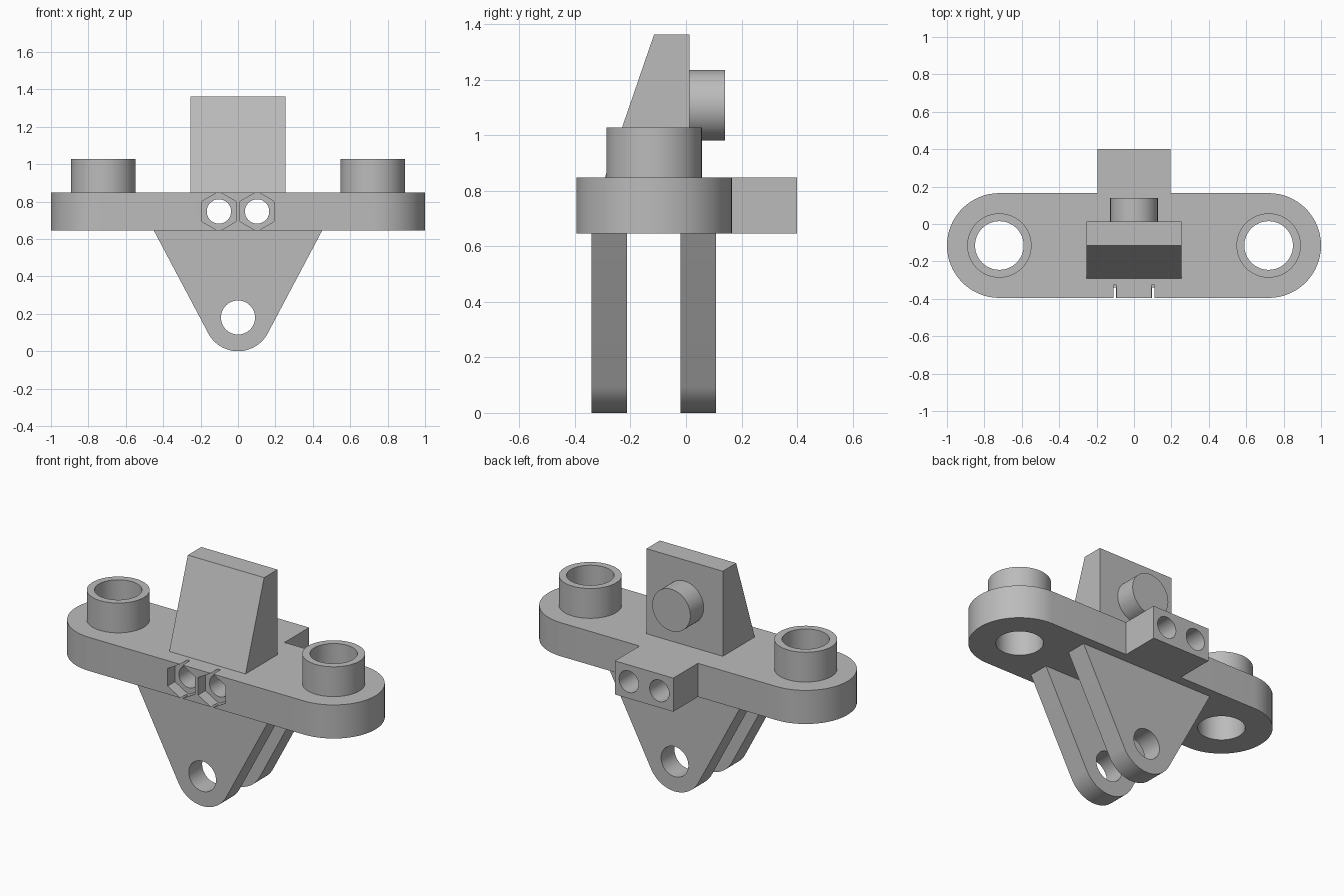
import bpy
import bmesh
from math import sin, cos, pi, radians, acos, atan2, hypot
from mathutils import Vector

default = bpy.data.objects.get("Cube")
if default:
    bpy.data.objects.remove(default, do_unlink=True)

grey = bpy.data.materials.new("matte grey")
grey.use_nodes = True
GREY = (0.5, 0.5, 0.5, 1)
grey.diffuse_color = GREY
grey.node_tree.nodes["Principled BSDF"].inputs["Base Color"].default_value = GREY

AXES = {  # maps (profile u, profile v, depth) to world
    "X": lambda u, v, d: (d, u, v),
    "Y": lambda u, v, d: (u, d, v),
    "Z": lambda u, v, d: (u, v, d),
}


def arc(cu, cv, r, start, end, steps=32):
    angles = [start + (end - start) * i / steps for i in range(steps + 1)]
    return [(cu + r * cos(a), cv + r * sin(a)) for a in angles]


def circle(cu, cv, r, sides=64, turn=0.0):
    return arc(cu, cv, r, turn, turn + 2 * pi, sides)[:-1]


def extrude(name, axis, profile, d0, d1):
    """Solid made by sweeping a closed profile along an axis."""
    bm = bmesh.new()
    place = AXES[axis]
    base = bm.faces.new([bm.verts.new(place(u, v, d0)) for u, v in profile])
    ext = bmesh.ops.extrude_face_region(bm, geom=[base])
    moved = [g for g in ext["geom"] if isinstance(g, bmesh.types.BMVert)]
    bmesh.ops.translate(bm, verts=moved, vec=Vector(place(0, 0, d1 - d0)))
    bmesh.ops.recalc_face_normals(bm, faces=bm.faces)
    mesh = bpy.data.meshes.new(name)
    bm.to_mesh(mesh)
    bm.free()
    mesh.materials.append(grey)
    obj = bpy.data.objects.new(name, mesh)
    bpy.context.collection.objects.link(obj)
    return obj


def activate(obj):
    bpy.ops.object.select_all(action="DESELECT")
    obj.select_set(True)
    bpy.context.view_layer.objects.active = obj


def drill(obj, cutters):
    activate(obj)
    for cutter in cutters:
        cutter.hide_render = True
        mod = obj.modifiers.new("hole", "BOOLEAN")
        mod.operation = "DIFFERENCE"
        mod.solver = "EXACT"
        mod.object = cutter
        bpy.ops.object.modifier_apply(modifier=mod.name)


Y_MID, END_X, END_R = -0.115, 0.72, 0.28
Z_LOW, Z_TOP = 0.645, 0.848
Y_BACK = Y_MID + END_R

# Cutters
bores = [extrude("bore_cutter", "Z", circle(s * END_X, Y_MID, 0.13), 0.5, 1.2)
         for s in (-1, 1)]
bolts, nuts = [], []
for s in (-1, 1):
    u, v = s * 0.102, 0.747
    bolts.append(extrude("bolt_cutter", "Y", circle(u, v, 0.065, 48), -0.6, 0.6))
    nuts.append(extrude("nut_cutter", "Y", circle(u, v, 0.106, 6, pi / 2), -0.6, -0.325))
pin = extrude("pin_cutter", "Y", circle(0, 0.18, 0.091), -0.6, 0.6)

# Rounded plate with a rear clamp block
outline = arc(END_X, Y_MID, END_R, -pi / 2, pi / 2)
outline += [(0.195, Y_BACK), (0.195, 0.4), (-0.195, 0.4), (-0.195, Y_BACK)]
outline += arc(-END_X, Y_MID, END_R, pi / 2, 3 * pi / 2)
plate = extrude("base_plate", "Z", outline, Z_LOW, Z_TOP)
drill(plate, bores + nuts + bolts)
parts = [plate]

# Tubular bosses
for side, s, bore in (("right", -1, bores[0]), ("left", 1, bores[1])):
    boss = extrude(side + "_boss", "Z", circle(s * END_X, Y_MID, 0.172), Z_TOP, 1.028)
    drill(boss, [bore])
    parts.append(boss)

# Tapered lugs with a rounded tip tangent to the straight sides
R, CZ, TOP_X = 0.18, 0.18, 0.45
rise = Z_LOW - CZ
tangent = atan2(rise, TOP_X) - acos(R / hypot(TOP_X, rise))
lug_shape = [(TOP_X, Z_LOW), (-TOP_X, Z_LOW)]
lug_shape += arc(0, CZ, R, -pi - tangent, tangent)
for name, y0, y1 in (("front_lug", -0.34, -0.212), ("rear_lug", -0.02, 0.108)):
    lug = extrude(name, "Y", lug_shape, y0, y1)
    drill(lug, [pin])
    parts.append(lug)

# Sloped upright and its round peg
wedge = [(-0.292, Z_TOP), (0.013, Z_TOP), (0.013, 1.362), (-0.115, 1.362)]
parts.append(extrude("sloped_upright", "X", wedge, -0.255, 0.255))
parts.append(extrude("rear_peg", "Y", circle(0, 1.107, 0.127), 0.013, 0.14))

for cutter in bores + bolts + nuts + [pin]:
    bpy.data.objects.remove(cutter, do_unlink=True)
for part in parts:
    activate(part)
    bpy.ops.object.shade_smooth_by_angle(angle=radians(30))
